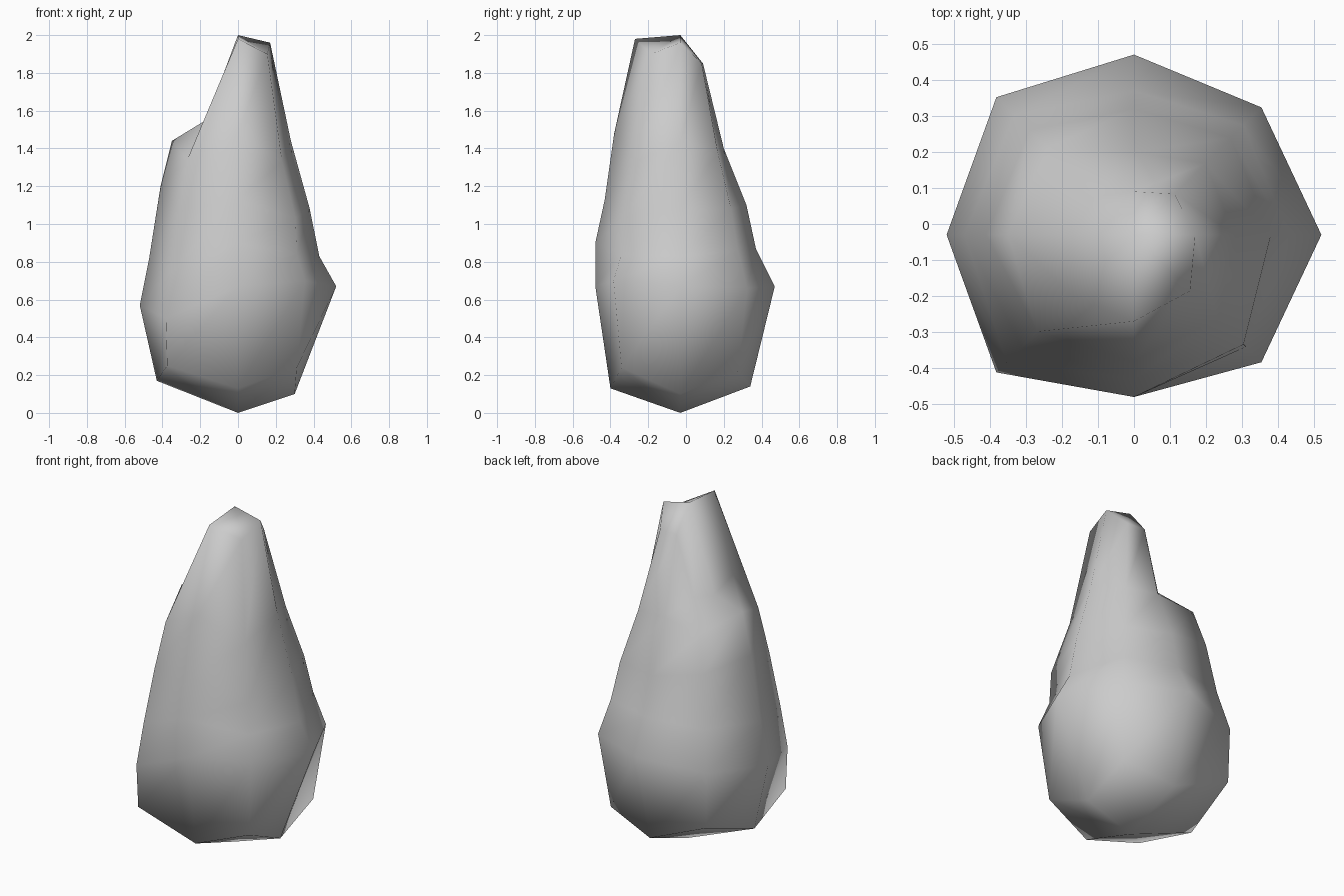
import bpy
import bmesh
from math import cos, sin, pi

default = bpy.data.objects.get("Cube")
if default:
    bpy.data.objects.remove(default, do_unlink=True)

SIDES = 8
CENTRE_Y = -0.03

# Stone material
stone = bpy.data.materials.new("pale grey stone")
stone.use_nodes = True
colour = (0.6, 0.6, 0.6, 1.0)
stone.diffuse_color = colour
stone.node_tree.nodes["Principled BSDF"].inputs["Base Color"].default_value = colour

# Weathered rings from base to tip: (radius, height) in hundredths,
# going round from the left side through the back, right side and front
rings = {
    "base": [(30, 10), (43, 22), (37, 14), (53, 30), (43, 17), (53, 25), (37, 13), (44, 24)],
    "belly": [(52, 67), (50, 66), (50, 67), (54, 63), (52, 57), (54, 50), (45, 67), (50, 70)],
    "waist": [(43, 83), (43, 86), (40, 87), (47, 86), (47, 82), (50, 75), (45, 90), (44, 84)],
    "chest": [(38, 108), (38, 108), (35, 110), (41, 116), (41, 120), (44, 107), (40, 113), (43, 103)],
    "shoulder": [(28, 144), (28, 138), (23, 140), (34, 137), (35, 144), (38, 134), (35, 148), (33, 133)],
    "tip": [(17, 196), (16, 185), (12, 185), (15, 150), (17, 150), (24, 155), (24, 198), (22, 190)],
}


def add_ring(bm, profile):
    """Place one ring of points around the vertical axis."""
    points = []
    for side, (radius, height) in enumerate(profile):
        angle = 2 * pi * side / SIDES
        x = radius / 100 * cos(angle)
        y = radius / 100 * sin(angle) + CENTRE_Y
        points.append(bm.verts.new((x, y, height / 100)))
    return points


def bridge(bm, lower, upper):
    """Join two rings with a band of quads."""
    for i in range(SIDES):
        j = (i + 1) % SIDES
        bm.faces.new((lower[i], lower[j], upper[j], upper[i]))


def cap(bm, ring, height):
    """Close a ring with a fan of triangles meeting on the axis."""
    pole = bm.verts.new((0, CENTRE_Y, height))
    for i in range(SIDES):
        bm.faces.new((ring[i], ring[(i + 1) % SIDES], pole))


# Standing rock with a broken shoulder beside its spire
bm = bmesh.new()
bands = [add_ring(bm, profile) for profile in rings.values()]
for lower, upper in zip(bands, bands[1:]):
    bridge(bm, lower, upper)
cap(bm, bands[0], 0)
cap(bm, bands[-1], 2)
bmesh.ops.recalc_face_normals(bm, faces=bm.faces)
for face in bm.faces:
    face.smooth = True

mesh = bpy.data.meshes.new("standing_rock")
bm.to_mesh(mesh)
bm.free()
mesh.materials.append(stone)
rock = bpy.data.objects.new("standing_rock", mesh)
bpy.context.collection.objects.link(rock)
